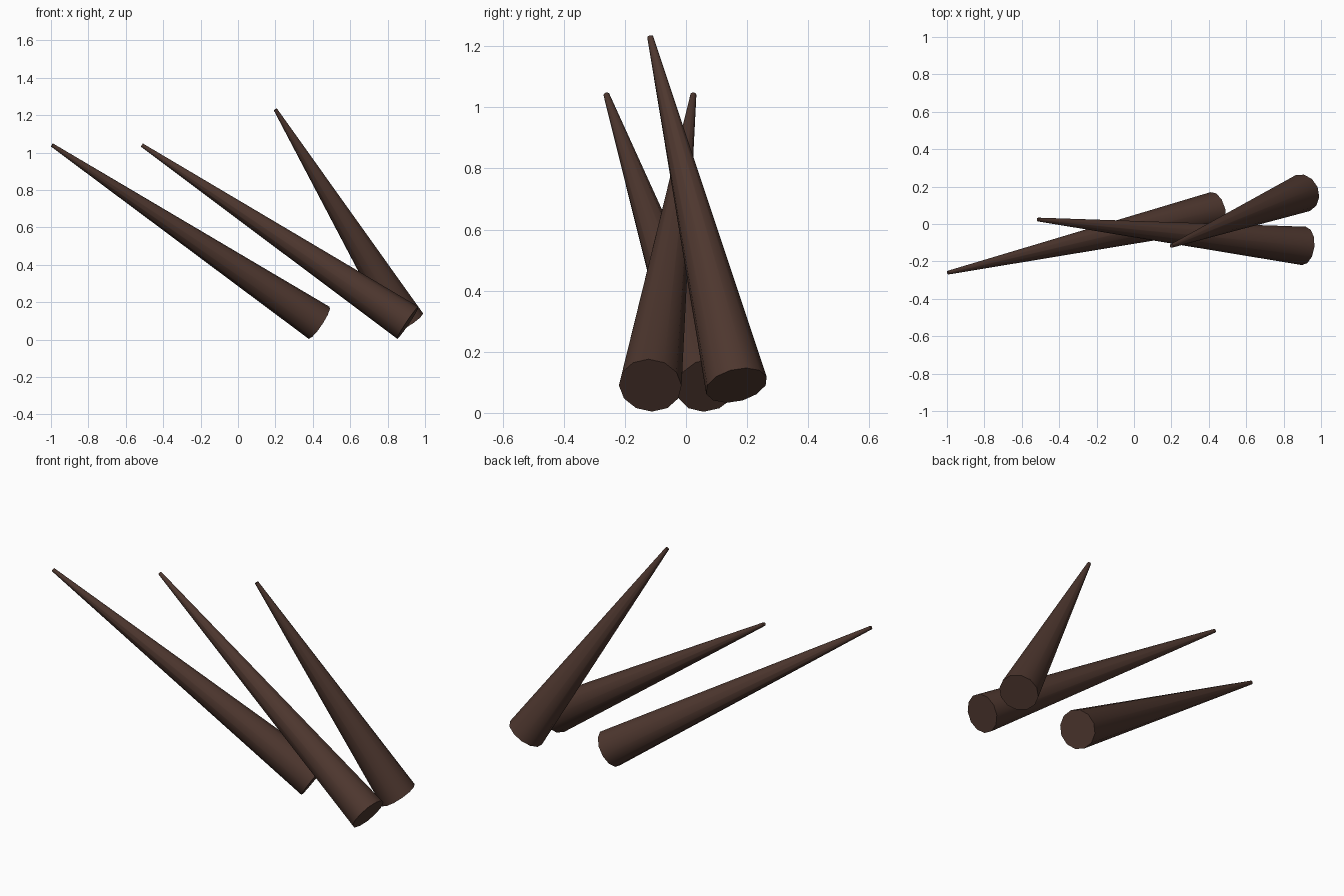
import bpy
import math
from mathutils import Vector

cube = bpy.data.objects.get("Cube")
if cube:
    bpy.data.objects.remove(cube, do_unlink=True)

# Dark brown bark
brown = bpy.data.materials.new("dark_brown")
brown.use_nodes = True
colour = (0.076, 0.038, 0.028, 1)
brown.diffuse_color = colour
bsdf = brown.node_tree.nodes["Principled BSDF"]
bsdf.inputs["Base Color"].default_value = colour
bsdf.inputs["Roughness"].default_value = 0.9


def spike(name, base, tip):
    """Tapered spike running from the centre of its wide end to its tip."""
    base, tip = Vector(base), Vector(tip)
    axis = tip - base
    bpy.ops.mesh.primitive_cone_add(
        vertices=12, radius1=0.103, radius2=0.01, depth=axis.length,
        location=(base + tip) / 2,
        rotation=axis.to_track_quat("Z", "Y").to_euler())
    obj = bpy.context.object
    obj.name = name
    obj.data.materials.append(brown)
    bpy.ops.object.shade_smooth_by_angle(angle=math.radians(40))


# Three leaning spikes
spike("right_spike", (0.433, 0.07, 0.09), (-0.994, -0.26, 1.04))
spike("middle_spike", (0.908, -0.117, 0.09), (-0.514, 0.024, 1.04))
spike("left_spike", (0.902, 0.165, 0.09), (0.2, -0.117, 1.23))
